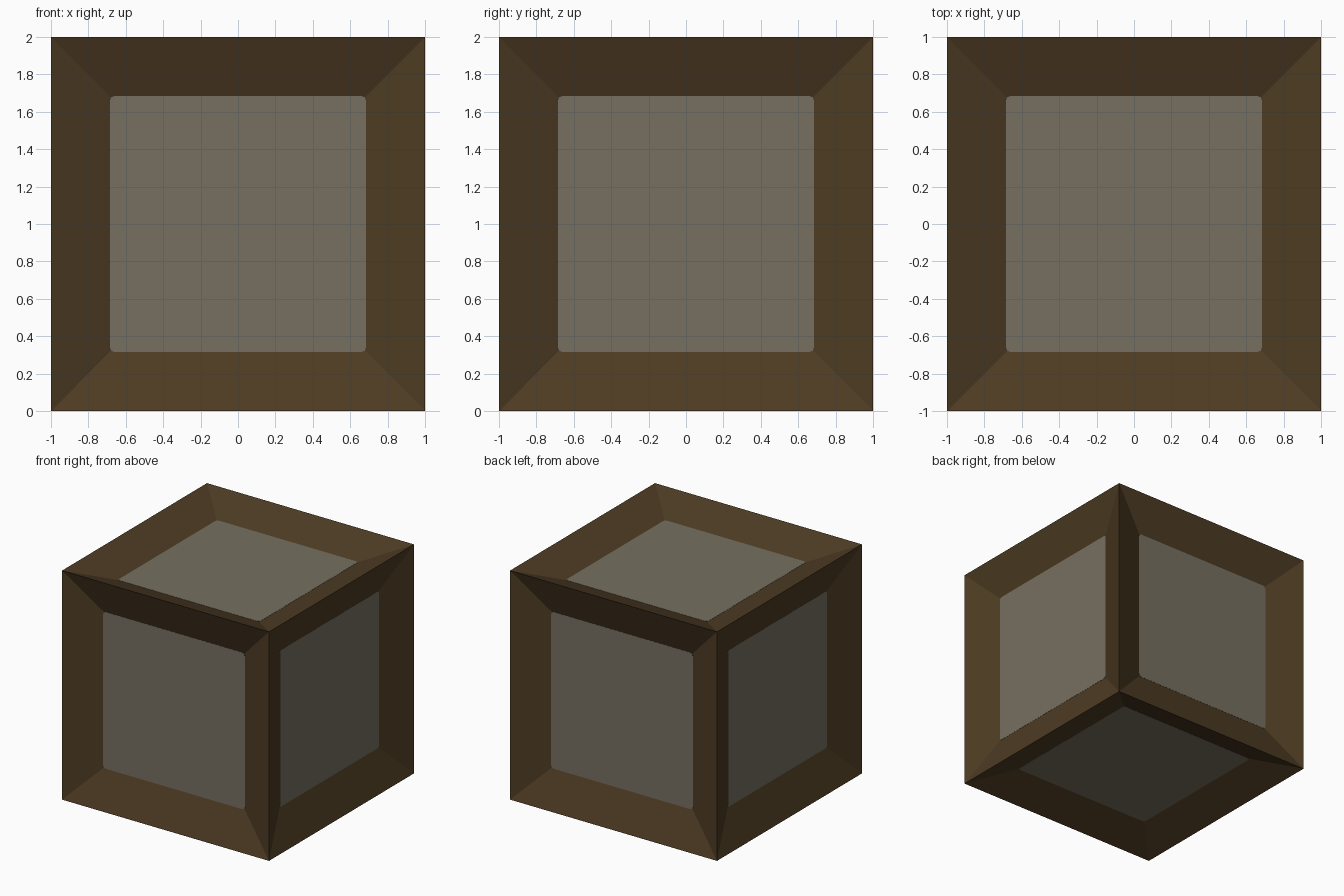
import bpy, bmesh, math
from mathutils import Matrix, Vector

if "Cube" in bpy.data.objects:
    bpy.data.objects.remove(bpy.data.objects["Cube"])

def material(name, rgb):
    m = bpy.data.materials.new(name)
    m.diffuse_color = (*rgb, 1)
    m.use_nodes = True
    m.node_tree.nodes["Principled BSDF"].inputs["Base Color"].default_value = m.diffuse_color
    return m

def add_object(name, bm, mat):
    me = bpy.data.meshes.new(name)
    bm.to_mesh(me)
    bm.free()
    me.materials.append(mat)
    ob = bpy.data.objects.new(name, me)
    bpy.context.collection.objects.link(ob)
    return ob

brown = material("dark brown", (0.076, 0.045, 0.017))
grey = material("warm grey", (0.184, 0.162, 0.119))
CENTRE = Vector((0, 0, 1))

# Frame: cube with each face inset and sunk, giving sloping mitred borders
bm = bmesh.new()
bmesh.ops.create_cube(bm, size=2, matrix=Matrix.Translation(CENTRE))
bmesh.ops.inset_individual(bm, faces=bm.faces[:], thickness=0.32, depth=-0.12,
                           use_even_offset=True)
add_object("crate_frame", bm, brown)

# Panels: thin plates with rounded corners on the floor of each recess
def panel(name, direction, half=0.684, radius=0.025, level=0.883, thick=0.008):
    bm = bmesh.new()
    verts = []
    for k in range(4):
        a0 = k * math.pi / 2
        c = half - radius
        cx = c if k in (0, 3) else -c
        cy = c if k in (0, 1) else -c
        for i in range(5):
            a = a0 + i * math.pi / 8
            verts.append(bm.verts.new((cx + radius * math.cos(a),
                                       cy + radius * math.sin(a), level - thick)))
    base = bm.faces.new(verts)
    top = bmesh.ops.extrude_face_region(bm, geom=[base])
    moved = [g for g in top["geom"] if isinstance(g, bmesh.types.BMVert)]
    bmesh.ops.translate(bm, verts=moved, vec=(0, 0, thick))
    bmesh.ops.recalc_face_normals(bm, faces=bm.faces[:])
    turn = Vector((0, 0, 1)).rotation_difference(Vector(direction)).to_matrix().to_4x4()
    if direction[2] == -1:
        turn = Matrix.Rotation(math.pi, 4, 'X')
    bm.transform(Matrix.Translation(CENTRE) @ turn)
    add_object(name, bm, grey)

for name, d in (("front", (0, -1, 0)), ("back", (0, 1, 0)), ("left", (-1, 0, 0)),
                ("right", (1, 0, 0)), ("top", (0, 0, 1)), ("bottom", (0, 0, -1))):
    panel(name + "_panel", d)
